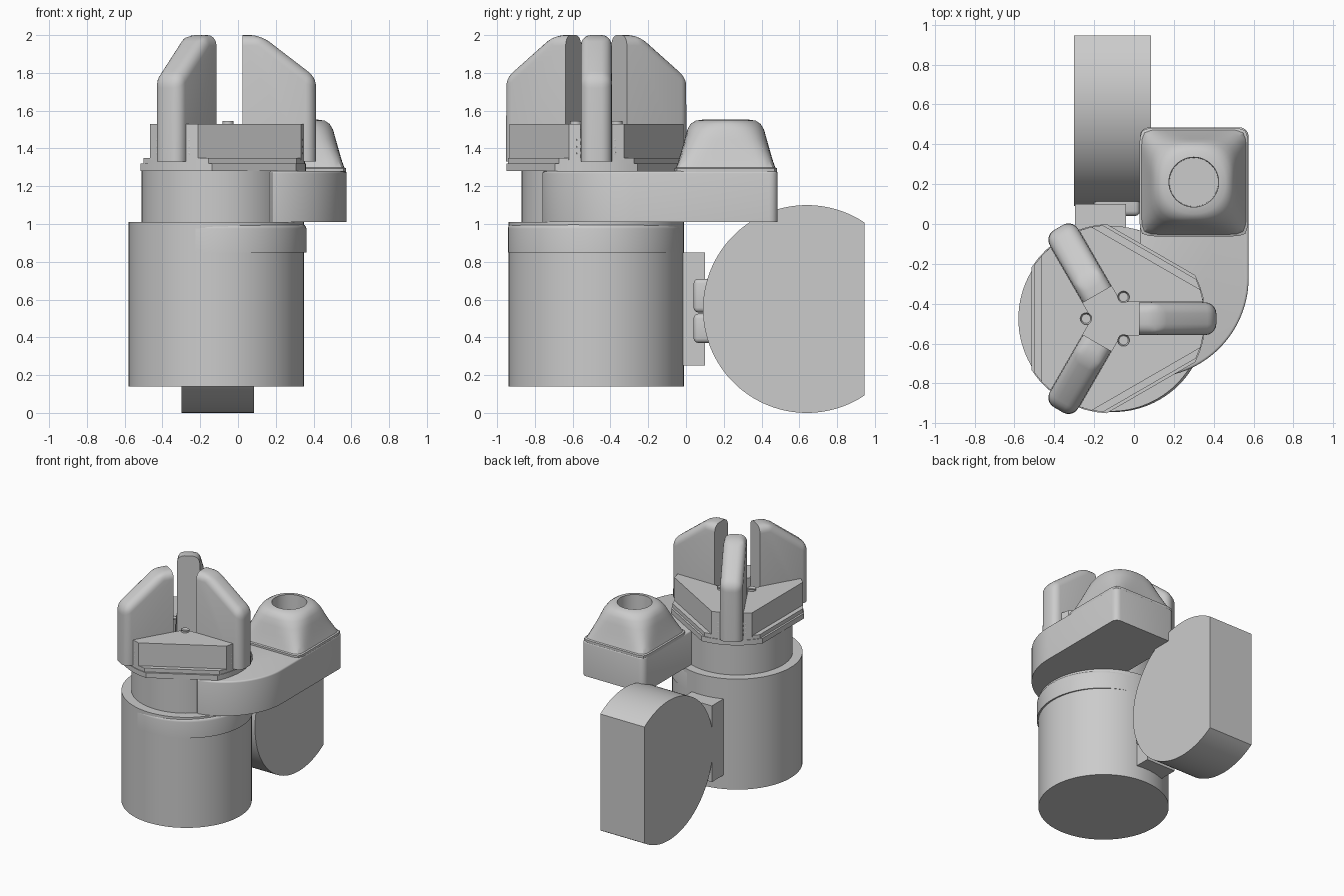
import bpy, bmesh
from math import sin, cos, pi, radians, sqrt, acos
from mathutils import Matrix, Vector

cube = bpy.data.objects.get("Cube")
if cube:
    bpy.data.objects.remove(cube, do_unlink=True)

grey = bpy.data.materials.new("plain grey")
grey.use_nodes = True
colour = (0.6, 0.6, 0.6, 1)
grey.diffuse_color = colour
grey.node_tree.nodes["Principled BSDF"].inputs["Base Color"].default_value = colour

CX, CY = -0.115, -0.475          # axis of the main body
AXIS = Matrix.Translation((CX, CY, 0))


def finish(bm, name, matrix=None):
    bmesh.ops.recalc_face_normals(bm, faces=bm.faces)
    mesh = bpy.data.meshes.new(name)
    bm.to_mesh(mesh)
    bm.free()
    mesh.materials.append(grey)
    obj = bpy.data.objects.new(name, mesh)
    bpy.context.collection.objects.link(obj)
    if matrix:
        obj.matrix_world = matrix
    bpy.ops.object.select_all(action='DESELECT')
    obj.select_set(True)
    bpy.context.view_layer.objects.active = obj
    bpy.ops.object.shade_smooth_by_angle(angle=radians(32))
    return obj


def prism(points, low, high):
    """Extrude a flat outline upward."""
    bm = bmesh.new()
    face = bm.faces.new([bm.verts.new((x, y, low)) for x, y in points])
    new = bmesh.ops.extrude_face_region(bm, geom=[face])["geom"]
    verts = [v for v in new if isinstance(v, bmesh.types.BMVert)]
    bmesh.ops.translate(bm, verts=verts, vec=(0, 0, high - low))
    return bm


def bevel(bm, rule, width, segments=4):
    edges = [e for e in bm.edges if rule(e)]
    bmesh.ops.bevel(bm, geom=edges, offset=width, segments=segments,
                    profile=0.5, affect='EDGES', clamp_overlap=True)


def arc(x, y, r, start, end, n):
    return [(x + r * cos(start + (end - start) * i / n),
             y + r * sin(start + (end - start) * i / n)) for i in range(n + 1)]


def disc(r, n=96):
    return arc(0, 0, r, 0, 2 * pi * (n - 1) / n, n - 1)


def at_height(z):
    return lambda e: all(abs(v.co.z - z) < 1e-4 for v in e.verts)


def box(name, lo, hi, width=0):
    bm = prism([(lo[0], lo[1]), (hi[0], lo[1]), (hi[0], hi[1]), (lo[0], hi[1])], lo[2], hi[2])
    if width:
        bevel(bm, lambda e: True, width, 3)
    return finish(bm, name)


# Main body, its raised collar and the neck
finish(prism(disc(0.465), 0.14, 1.01), "body", AXIS)
collar = prism(disc(0.465), 0.85, 1.0)
bevel(collar, at_height(1.0), 0.025)
finish(collar, "collar", Matrix.Translation((CX + 0.012, CY - 0.003, 0)))
finish(prism(disc(0.395), 1.0, 1.29), "neck", AXIS)


# Chuck plates: discs cut by three flats
def flat_disc(r, flat):
    half = acos(flat / r)
    points = []
    for k in range(3):
        mid = 2 * pi * k / 3
        points += arc(0, 0, r, mid - pi / 3 + half, mid + pi / 3 - half, 8)
    return points


finish(prism(flat_disc(0.475, 0.40), 1.28, 1.32), "chuck_plate", AXIS)
finish(prism(flat_disc(0.47, 0.385), 1.31, 1.35), "chuck_step", AXIS)

# Wedges between the finger slots, each with a small socket screw
W = 0.083
for k in range(3):
    turn = AXIS @ Matrix.Rotation(radians(60 + 120 * k), 4, 'Z')
    slot_end = Vector((sqrt(0.47 ** 2 - W * W), W))
    slot_end.rotate(Matrix.Rotation(radians(-60), 2))
    x, y = slot_end
    wedge = [(W / sin(pi / 3), 0), (x, y), (0.35, -0.315), (0.35, 0.315), (x, -y)]
    finish(prism(wedge, 1.34, 1.53), f"wedge_{k + 1}", turn)
    screw = prism(disc(0.03, 20), 1.5, 1.545)
    top = max(screw.faces, key=lambda f: f.calc_center_median().z)
    bmesh.ops.inset_individual(screw, faces=[top], thickness=0.014)
    bmesh.ops.translate(screw, verts=top.verts, vec=(0, 0, -0.03))
    finish(screw, f"screw_{k + 1}", turn @ Matrix.Translation((0.125, 0, 0)))

# Gripping fingers with rounded outer edges and guide teeth
profile = [(0.14, 1.33), (0.528, 1.33), (0.528, 1.775), (0.235, 2.0), (0.14, 2.0)]
# Maps the outline plane (radius, height) upright
UPRIGHT = Matrix(((1, 0, 0, 0), (0, 0, 1, 0), (0, 1, 0, 0), (0, 0, 0, 1)))
for k in range(3):
    turn = AXIS @ Matrix.Rotation(radians(120 * k), 4, 'Z')
    bm = prism(profile, -0.082, 0.082)
    bmesh.ops.transform(bm, matrix=UPRIGHT, verts=bm.verts)

    def outer(e):
        a, b = (v.co for v in e.verts)
        inner = a.x < 0.15 and b.x < 0.15
        base = a.z < 1.34 and b.z < 1.34
        return not inner and not base

    bevel(bm, outer, 0.055, 5)
    finish(bm, f"finger_{k + 1}", turn)
    for j in range(3):
        z = 1.365 + 0.035 * j
        tooth = prism([(0.2, -0.105), (0.46, -0.105), (0.46, 0.105), (0.2, 0.105)], z, z + 0.02)
        bevel(tooth, lambda e: True, 0.006, 2)
        finish(tooth, f"tooth_{k + 1}_{j + 1}", turn)

# Side arm sweeping round to the square head
outline = [(0.03, 0.485), (0.03, -0.1), (CX, CY)]
outline += arc(0.075, -0.27, 0.5, radians(-78), 0, 24) + [(0.575, 0.485)]
arm = prism(outline, 1.01, 1.28)
bevel(arm, lambda e: abs(e.verts[0].co.z - e.verts[1].co.z) > 0.1
      and all(v.co.y > 0.4 for v in e.verts), 0.045)
bevel(arm, at_height(1.28), 0.012, 3)
finish(arm, "arm")

# Square head blending to a round top with a deep hole
rings = [(0.272, 1.27, 14), (0.272, 1.295, 14), (0.262, 1.3, 12), (0.25, 1.335, 8),
         (0.234, 1.39, 5), (0.217, 1.45, 3.6), (0.203, 1.5, 2.8), (0.185, 1.53, 2.4),
         (0.16, 1.547, 2.1), (0.125, 1.552, 2), (0.122, 1.4, 2)]
N = 64
bm = bmesh.new()
loops = []
for size, z, power in rings:
    loop = []
    for i in range(N):
        c, s = cos(2 * pi * i / N), sin(2 * pi * i / N)
        r = size / (abs(c) ** power + abs(s) ** power) ** (1 / power)
        loop.append(bm.verts.new((r * c, r * s, z)))
    loops.append(loop)
for a, b in zip(loops, loops[1:]):
    for i in range(N):
        j = (i + 1) % N
        bm.faces.new((a[i], a[j], b[j], b[i]))
bm.faces.new(loops[0])
bm.faces.new(loops[-1])
finish(bm, "head", Matrix.Translation((0.3, 0.21, 0)))

# Rear drum: a round slab cut flat at the back
cut = acos(0.305 / 0.55)
drum = prism(arc(0.64, 0.55, 0.55, cut, 2 * pi - cut, 96), -0.3, 0.085)
drum_turn = Matrix(((0, 0, 1, 0), (1, 0, 0, 0), (0, 1, 0, 0), (0, 0, 0, 1)))
bmesh.ops.transform(drum, matrix=drum_turn, verts=drum.verts)
finish(drum, "drum")

# Bracket and clamps joining the drum to the body
box("bracket", (-0.295, -0.1, 0.25), (-0.04, 0.1, 0.85))
for side, low, high in (("lower", 0.37, 0.525), ("upper", 0.532, 0.71)):
    box(f"{side}_clamp", (-0.2, 0.04, low), (0.03, 0.2, high), 0.025)
